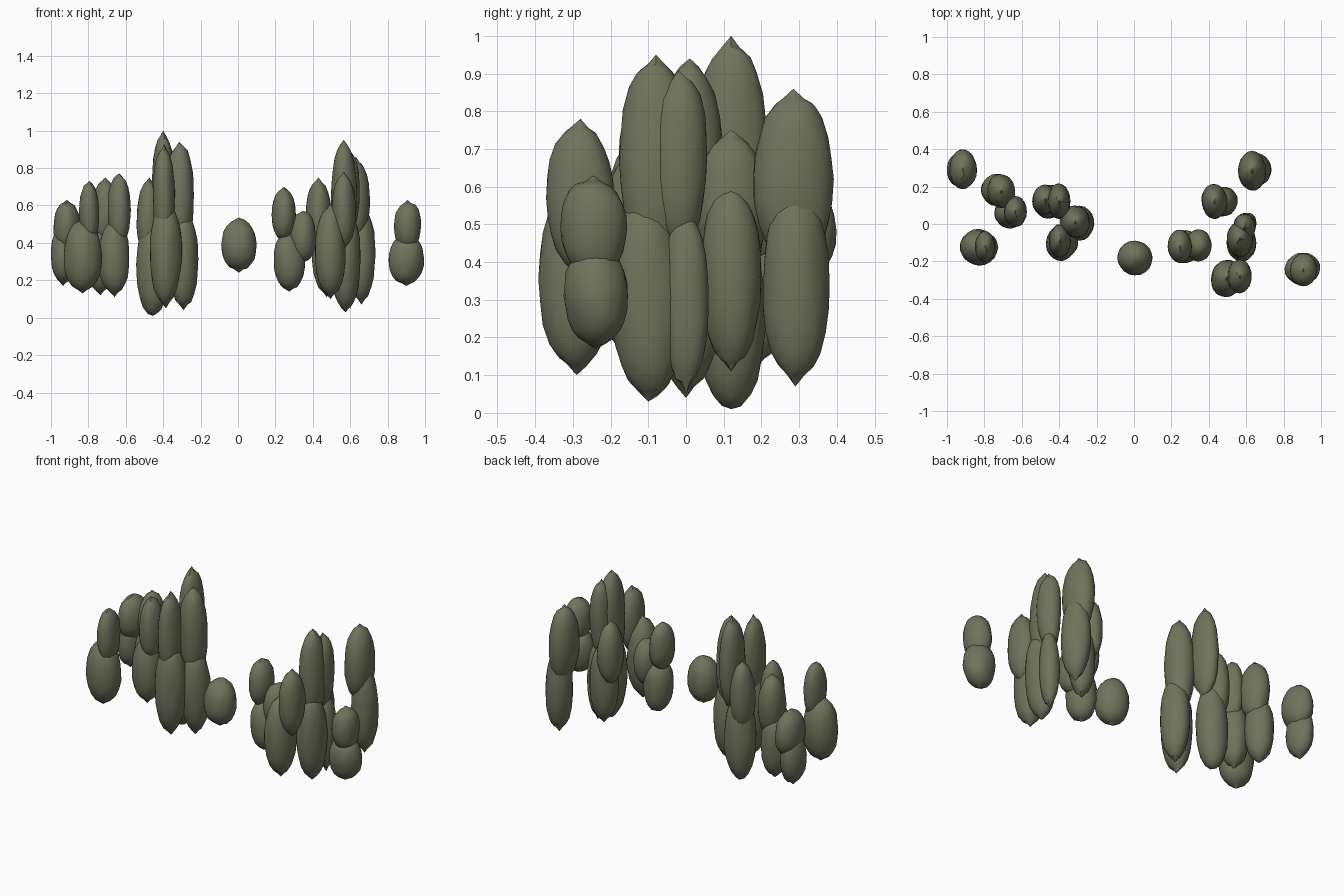
import bpy, bmesh, random
from mathutils import Vector

if "Cube" in bpy.data.objects:
    bpy.data.objects.remove(bpy.data.objects["Cube"])

random.seed(7)

# one olive green for all foliage
olive = bpy.data.materials.new("olive_foliage")
olive.diffuse_color = (0.16, 0.175, 0.108, 1)
olive.use_nodes = True
olive.node_tree.nodes["Principled BSDF"].inputs["Base Color"].default_value = olive.diffuse_color


def foliage_clump(name, blobs):
    """Overlapping stretched, slightly ragged blobs: (x, y, bottom, top, rx, ry)."""
    bm = bmesh.new()
    for x, y, z0, z1, rx, ry in blobs:
        verts = bmesh.ops.create_icosphere(bm, subdivisions=3, radius=1)["verts"]
        # low-frequency lumps shared by nearby vertices
        lumps = [(Vector((random.uniform(-1, 1), random.uniform(-1, 1),
                          random.uniform(-1, 1))).normalized(),
                  random.uniform(-0.07, 0.07)) for _ in range(10)]
        hz = (z1 - z0) / 2
        for v in verts:
            d = v.co.normalized()
            k = 1 + random.uniform(-0.02, 0.02)
            k += sum(a * max(0, d.dot(c)) ** 6 for c, a in lumps)
            pole = abs(d.z) > 0.99
            kz = 1.0 if pole else 0.93 * k      # small pointed tips
            full = 1 + 0.10 * d.z * d.z         # fuller shoulders
            v.co = (x + d.x * rx * k * full,
                    y + d.y * ry * k * full,
                    (z0 + z1) / 2 + d.z * hz * kz)
    me = bpy.data.meshes.new(name)
    bm.to_mesh(me)
    bm.free()
    ob = bpy.data.objects.new(name, me)
    bpy.context.collection.objects.link(ob)
    me.materials.append(olive)
    bpy.context.view_layer.objects.active = ob
    ob.select_set(True)
    bpy.ops.object.shade_smooth_by_angle(angle=0.6)
    ob.select_set(False)


# left group
foliage_clump("far_left_clump", [
    (-.935, .29, .17, .50, .067, .09), (-.915, .29, .34, .63, .072, .105)])
foliage_clump("left_front_clump", [
    (-.83, -.125, .13, .53, .10, .098), (-.795, -.12, .38, .73, .055, .085)])
foliage_clump("left_back_clump", [
    (-.735, .185, .12, .53, .08, .09), (-.71, .175, .37, .75, .075, .09)])
foliage_clump("left_inner_clump", [
    (-.66, .06, .11, .53, .08, .085), (-.635, .065, .38, .77, .062, .085)])

# tall centre-left group
foliage_clump("tall_back_clump", [
    (-.455, .12, .01, .56, .09, .09), (-.475, .13, .32, .75, .065, .08),
    (-.40, .12, .42, 1.0, .06, .095)])
foliage_clump("tall_right_clump", [
    (-.29, .0, .04, .58, .08, .09), (-.315, .01, .36, .94, .08, .09)])
foliage_clump("tall_front_clump", [
    (-.385, -.10, .05, .62, .085, .10), (-.395, -.09, .38, .93, .06, .09)])

# single floating clump in the middle
foliage_clump("middle_clump", [(.005, -.18, .24, .535, .093, .09)])

# right group
foliage_clump("right_small_clump", [
    (.275, -.12, .14, .47, .085, .09), (.245, -.12, .40, .70, .065, .09),
    (.345, -.115, .29, .57, .07, .085)])
foliage_clump("right_back_clump", [
    (.475, .12, .11, .61, .08, .08), (.43, .12, .36, .75, .07, .095)])
foliage_clump("right_tall_clump", [
    (.575, -.10, .03, .58, .08, .10), (.565, -.08, .38, .95, .07, .095),
    (.60, .0, .05, .55, .055, .06), (.59, -.02, .44, .91, .06, .075)])
foliage_clump("right_front_clump", [
    (.495, -.29, .10, .61, .083, .10), (.565, -.28, .36, .78, .065, .09)])
foliage_clump("right_rear_clump", [
    (.66, .29, .07, .62, .075, .09), (.63, .285, .38, .86, .075, .105)])
foliage_clump("far_right_clump", [
    (.90, -.24, .17, .45, .095, .088), (.905, -.245, .35, .63, .072, .088)])
